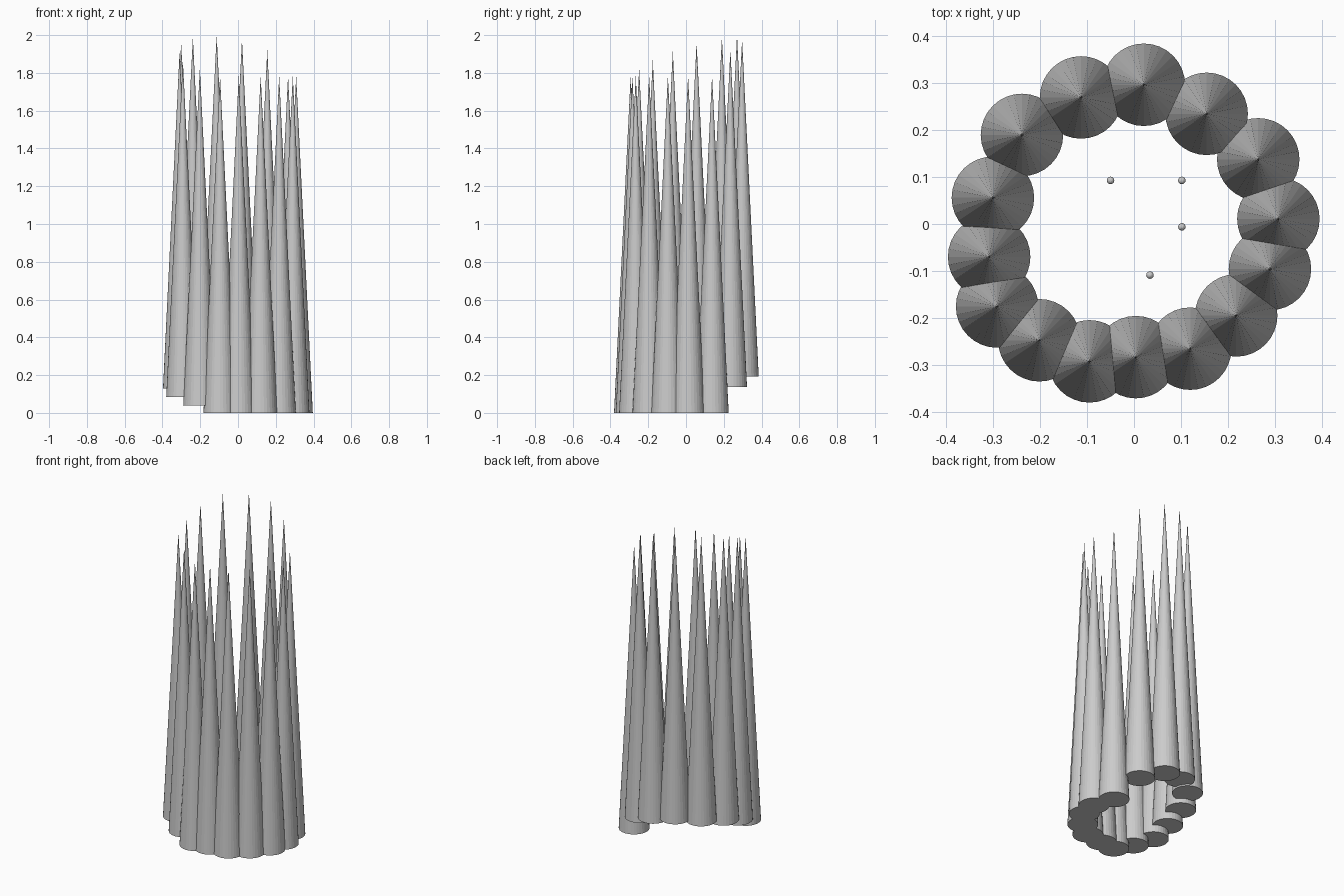
import bpy

# One plain grey for the whole model
grey = bpy.data.materials.new("plain_grey")
grey.diffuse_color = (0.6, 0.6, 0.6, 1)

HEIGHT, RADIUS = 1.785, 0.088

# Ring of spikes: x, y, base height (the ring climbs like a spiral stair)
SPIKES = [
    (0.265, 0.138, 0), (0.308, 0.011, 0), (0.290, -0.096, 0),
    (0.218, -0.195, 0), (0.120, -0.266, 0), (0.004, -0.284, 0),
    (-0.095, -0.293, 0), (-0.202, -0.248, 0.04), (-0.292, -0.176, 0.083),
    (-0.309, -0.070, 0.13), (-0.301, 0.056, 0.175), (-0.239, 0.190, 0.205),
    (-0.113, 0.270, 0.215), (0.021, 0.297, 0.193), (0.155, 0.235, 0.138),
]

# Tiny beads floating inside the ring
BEADS = [(-0.050, 0.093), (0.102, 0.093), (0.102, -0.006), (0.034, -0.109)]


def finish(name):
    ob = bpy.context.object
    ob.name = name
    ob.data.materials.append(grey)


for i, (x, y, z) in enumerate(SPIKES):
    bpy.ops.mesh.primitive_cone_add(vertices=32, radius1=RADIUS, radius2=0,
                                    depth=HEIGHT, location=(x, y, z + HEIGHT / 2))
    finish(f"spike_{i + 1}")

for i, (x, y) in enumerate(BEADS):
    bpy.ops.mesh.primitive_uv_sphere_add(segments=16, ring_count=8, radius=0.008,
                                         location=(x, y, 0.4))
    finish(f"bead_{i + 1}")
